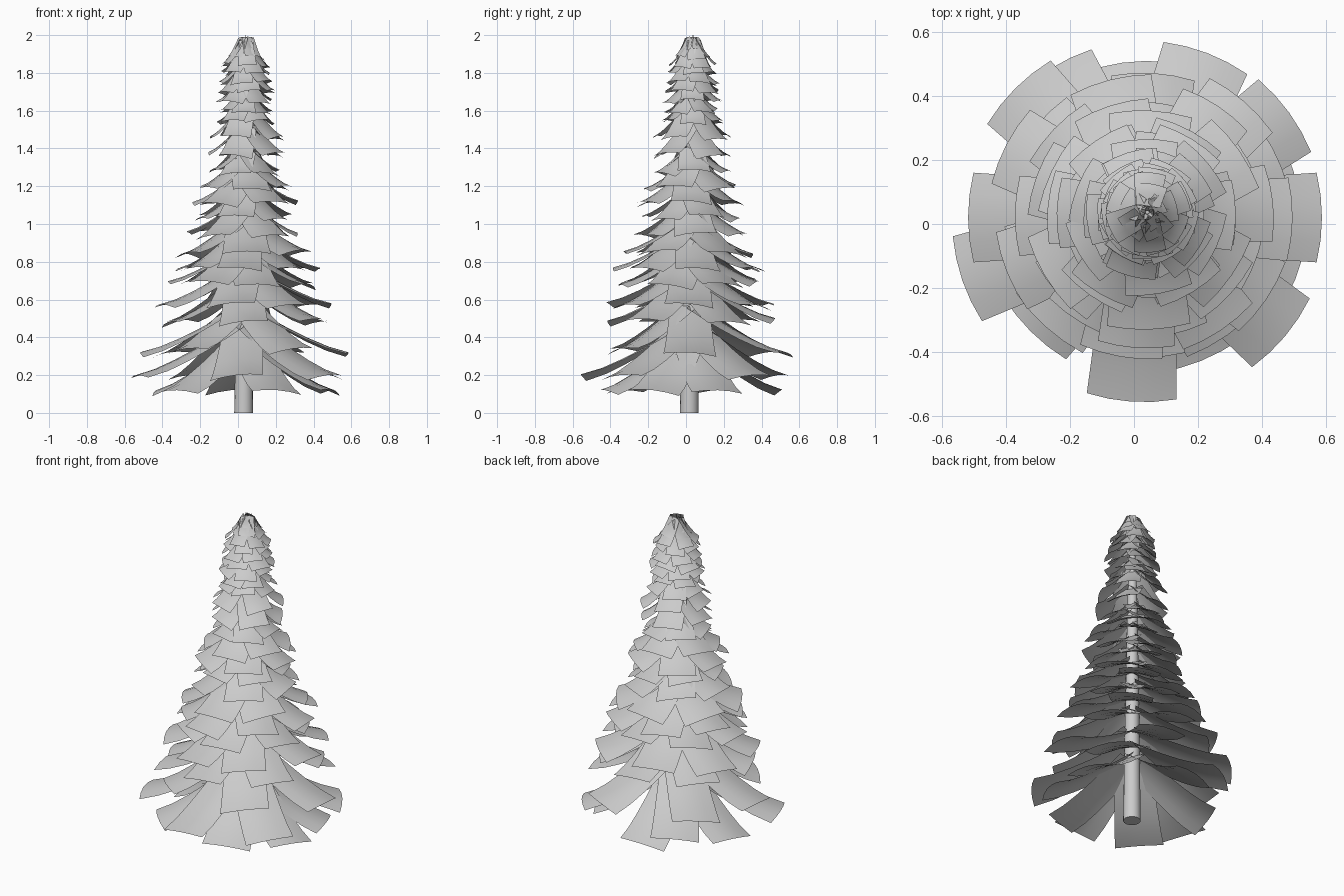
import bpy, bmesh, math, random
from math import sin, cos, radians

if "Cube" in bpy.data.objects:
    bpy.data.objects.remove(bpy.data.objects["Cube"])

random.seed(4)


def axis(z):
    """Trunk centre line, leaning very slightly."""
    return 0.03 + 0.006 * z, 0.017 + 0.01 * z


def add_object(name, bm):
    mesh = bpy.data.meshes.new(name)
    bm.to_mesh(mesh)
    bm.free()
    for p in mesh.polygons:
        p.use_smooth = True
    ob = bpy.data.objects.new(name, mesh)
    bpy.context.collection.objects.link(ob)
    return ob


def skin(bm, rows, closed=False):
    """Join rows of points with quads."""
    vs = [[bm.verts.new(p) for p in row] for row in rows]
    n = len(vs[0])
    for a, b in zip(vs, vs[1:]):
        for i in range(n if closed else n - 1):
            j = (i + 1) % n
            bm.faces.new((a[i], b[i], b[j], a[j]))
    return vs


def branch_card(bm, ang, tip_r, tip_z, rise, width):
    """Sagging sheet running from the trunk out to its tip."""
    cx, cy = axis(tip_z)
    c, s = cos(radians(ang)), sin(radians(ang))
    twist = random.uniform(-0.02, 0.02) * width / 0.28
    rows = []
    for i in range(6):
        t = i / 5
        row = []
        for k in (1, 0.5, 0, -0.5, -1):
            r = 0.02 + (tip_r - 0.02) * t - 0.06 * width * k * k * t
            z = tip_z + rise * (1 - t) ** 1.3 - 0.05 * width * k * k + twist * k * t
            w = k * width / 2 * (0.75 + 0.25 * t)
            row.append((cx + c * r - s * w, cy + s * r + c * w, z))
        rows.append(row)
    skin(bm, rows)


# Trunk
bm = bmesh.new()
rows = []
for z, r in [(0, 0.05), (0.5, 0.044), (1.0, 0.036), (1.5, 0.027), (1.95, 0.006)]:
    cx, cy = axis(z)
    rows.append([(cx + r * cos(-math.tau * i / 16), cy + r * sin(-math.tau * i / 16), z)
                 for i in range(16)])
rings = skin(bm, rows, True)
bm.faces.new(rings[0])
bm.faces.new(rings[-1][::-1])
trunk = add_object("trunk", bm)
trunk.data.polygons[-1].use_smooth = trunk.data.polygons[-2].use_smooth = False

# Large lower tiers: angle, tip radius, tip height, rise
bm = bmesh.new()
for a, r, z, rise in [
        (-68, 0.48, 0.12, 0.29), (-22, 0.51, 0.12, 0.29), (18, 0.49, 0.12, 0.29),
        (98, 0.49, 0.12, 0.29), (165, 0.48, 0.12, 0.29), (225, 0.50, 0.12, 0.29),
        (-94, 0.575, 0.20, 0.28), (-40, 0.575, 0.20, 0.28), (36, 0.56, 0.20, 0.28),
        (122, 0.55, 0.20, 0.28), (199, 0.60, 0.20, 0.28),
        (0, 0.555, 0.32, 0.25), (69, 0.55, 0.32, 0.25), (135, 0.57, 0.32, 0.25),
        (180, 0.55, 0.32, 0.25), (-55, 0.45, 0.34, 0.24), (228, 0.46, 0.34, 0.24)]:
    branch_card(bm, a, r, z, rise, 0.28)
add_object("lower_branches", bm)

# Remaining tiers: tip height, tip radius, rise, count, width, phase
middle = [(0.49, 0.44, 0.22, 6, 0.26, 25), (0.58, 0.46, 0.21, 7, 0.26, 0),
          (0.69, 0.385, 0.19, 7, 0.25, 28), (0.77, 0.39, 0.19, 7, 0.24, 10),
          (0.85, 0.345, 0.18, 6, 0.26, 30), (0.95, 0.29, 0.17, 6, 0.23, 0),
          (1.04, 0.245, 0.15, 6, 0.20, 20), (1.12, 0.27, 0.16, 6, 0.22, 0),
          (1.20, 0.245, 0.15, 6, 0.21, 35), (1.28, 0.19, 0.12, 6, 0.18, 10),
          (1.37, 0.20, 0.15, 5, 0.18, 36), (1.46, 0.20, 0.17, 5, 0.16, 36)]
upper = [(1.54, 0.16, 0.12, 6, 0.14, 0), (1.60, 0.14, 0.10, 6, 0.13, 25),
         (1.65, 0.15, 0.11, 6, 0.13, 5), (1.70, 0.15, 0.12, 6, 0.13, 35),
         (1.75, 0.135, 0.11, 6, 0.12, 15), (1.80, 0.125, 0.12, 6, 0.11, 0),
         (1.84, 0.13, 0.13, 6, 0.10, 30), (1.88, 0.09, 0.10, 5, 0.10, 10),
         (1.92, 0.06, 0.06, 4, 0.07, 40)]
for name, tiers in (("middle_branches", middle), ("upper_branches", upper)):
    bm = bmesh.new()
    for z, r, rise, n, w, phase in tiers:
        for i in range(n):
            branch_card(bm, phase + 360 * i / n + random.uniform(-6, 6),
                        r * random.uniform(0.92, 1.06),
                        z + random.uniform(-0.012, 0.012), rise, w)
    add_object(name, bm)

# Upright needles at the tip
bm = bmesh.new()
for a, tilt in [(20, 0.0), (90, 0.02), (160, 0.03), (250, 0.03), (320, 0.02)]:
    c, s = cos(radians(a)), sin(radians(a))
    cx, cy = axis(1.95)
    rows = [[(cx + c * o - s * k * w, cy + s * o + c * k * w, z) for k in (-1, 1)]
            for z, o, w in ((1.92, 0, 0.008), (2.0 - tilt, tilt, 0.003))]
    skin(bm, rows)
add_object("tip_needles", bm)
